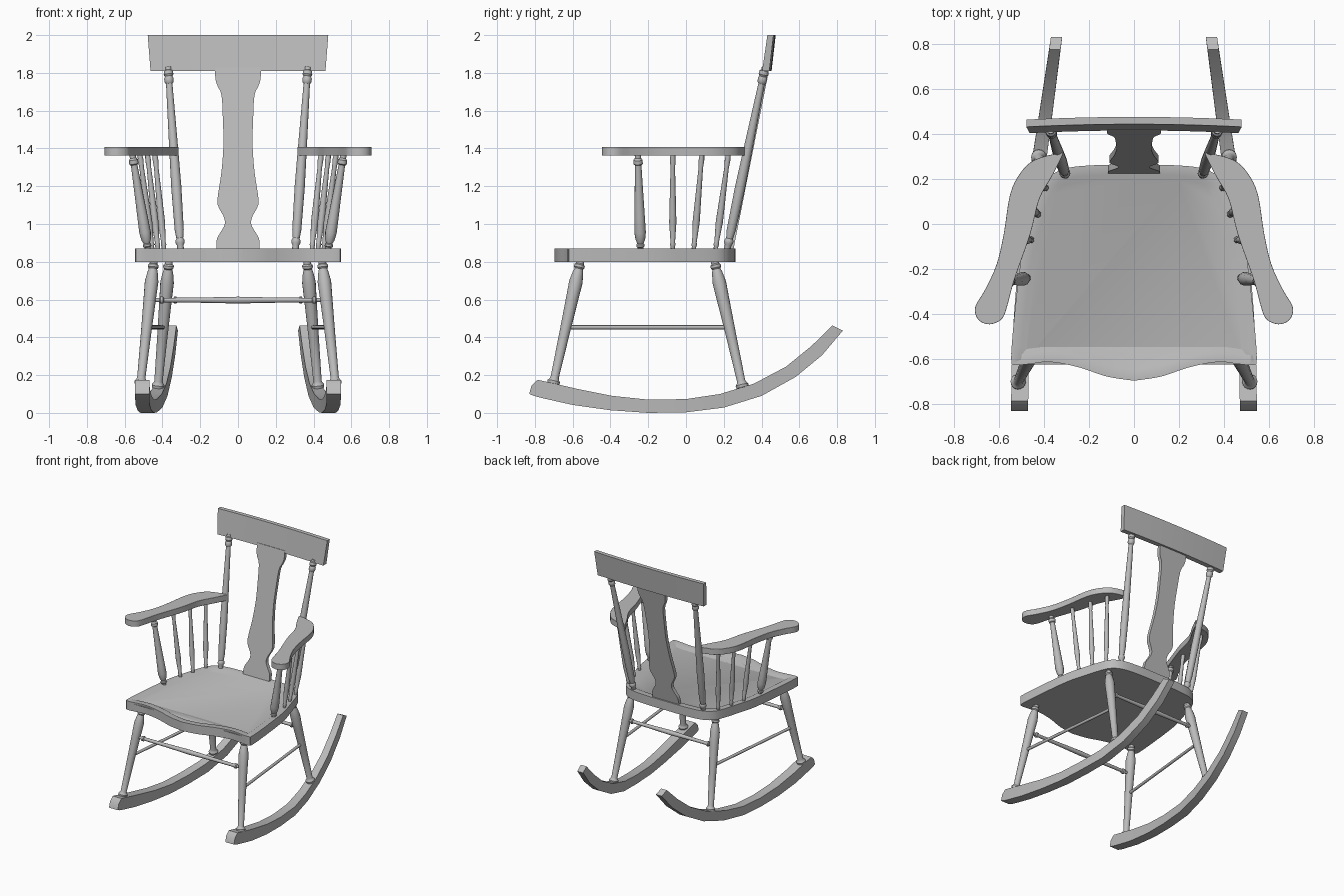
import bpy, bmesh, math
from mathutils import Vector

if "Cube" in bpy.data.objects:
    bpy.data.objects.remove(bpy.data.objects["Cube"])

wood = bpy.data.materials.new("grey_wood")
wood.diffuse_color = (0.5, 0.5, 0.5, 1)
wood.use_nodes = True
wood.node_tree.nodes["Principled BSDF"].inputs["Base Color"].default_value = wood.diffuse_color


def finish(name, bm, bevel=0):
    bmesh.ops.recalc_face_normals(bm, faces=bm.faces)
    me = bpy.data.meshes.new(name)
    bm.to_mesh(me)
    bm.free()
    for p in me.polygons:
        p.use_smooth = True
    me.set_sharp_from_angle(angle=math.radians(35))
    me.materials.append(wood)
    ob = bpy.data.objects.new(name, me)
    bpy.context.collection.objects.link(ob)
    if bevel:
        m = ob.modifiers.new("soft_edges", 'BEVEL')
        m.width, m.segments, m.angle_limit = bevel, 2, math.radians(50)
        m.limit_method = 'ANGLE'
    return ob


def loft(name, sections, bevel=0):
    """Skin closed rings of equal length and cap both ends."""
    bm = bmesh.new()
    rings = [[bm.verts.new(p) for p in s] for s in sections]
    n = len(rings[0])
    for a, b in zip(rings, rings[1:]):
        for i in range(n):
            bm.faces.new((a[i], a[(i + 1) % n], b[(i + 1) % n], b[i]))
    bm.faces.new(rings[0])
    bm.faces.new(rings[-1])
    return finish(name, bm, bevel)


def turned(name, p0, p1, profile, sides=16):
    """Lathe-turned rod from p0 to p1; profile is (fraction, radius)."""
    p0, p1 = Vector(p0), Vector(p1)
    q = (p1 - p0).to_track_quat('Z', 'Y')
    ang = [2 * math.pi * i / sides for i in range(sides)]
    loft(name, [[p0.lerp(p1, t) + q @ Vector((r * math.cos(a), r * math.sin(a), 0)) for a in ang]
                for t, r in profile])


def spline(pts, n=4, closed=True):
    """Catmull-Rom curve through 2D points."""
    out, k = [], len(pts)
    get = (lambda i: pts[i % k]) if closed else (lambda i: pts[max(0, min(k - 1, i))])
    for i in range(k if closed else k - 1):
        a, b, c, d = (Vector(get(i + j)) for j in (-1, 0, 1, 2))
        for s in range(n):
            t = s / n
            out.append(0.5 * (2 * b + (c - a) * t + (2 * a - 5 * b + 4 * c - d) * t * t
                              + (3 * b - a - 3 * c + d) * t ** 3))
    if not closed:
        out.append(Vector(pts[-1]))
    return out


def interp(table, v):
    for (a, x), (b, y) in zip(table, table[1:]):
        if v <= b:
            return x + (y - x) * (v - a) / (b - a)
    return table[-1][1]


# Seat: shaped slab with a shallow dished top
half = [(0, -.695), (.12, -.677), (.24, -.637), (.37, -.612), (.47, -.622), (.53, -.625), (.545, -.595),
        (.53, -.4), (.50, -.15), (.46, .0), (.42, .13), (.38, .205), (.30, .248), (.15, .262), (0, .262)]
right = spline(half, 3, False)
outline = right + [Vector((-p.x, p.y)) for p in right[-2:0:-1]]
bm = bmesh.new()
face = bm.faces.new([bm.verts.new((p.x, p.y, .80)) for p in outline])
ext = bmesh.ops.extrude_face_region(bm, geom=[face])["geom"]
bmesh.ops.translate(bm, verts=[v for v in ext if isinstance(v, bmesh.types.BMVert)], vec=(0, 0, .07))
bmesh.ops.recalc_face_normals(bm, faces=bm.faces)
top = [f for f in bm.faces if f.normal.z > .9]
bmesh.ops.inset_region(bm, faces=top, thickness=.045)
bmesh.ops.inset_region(bm, faces=top, thickness=.022, depth=-.012)
finish("seat", bm)

# Turning profiles, bottom to top
LEG = [(0, .018), (.03, .02), (.035, .032), (.055, .034), (.07, .026), (.085, .022), (.4, .027), (.7, .033),
       (.83, .036), (.9, .028), (.93, .022), (.94, .028), (.96, .028), (.97, .021), (1, .02)]
POST = [(0, .017), (.04, .018), (.05, .024), (.065, .024), (.075, .018), (.12, .024), (.35, .027), (.6, .023),
        (.91, .017), (.92, .024), (.94, .025), (.95, .02), (.96, .026), (.98, .024), (.985, .017), (1, .017)]
THICK = [(0, .015), (.05, .016), (.06, .022), (.08, .022), (.09, .017), (.13, .026), (.2, .031), (.35, .028),
         (.85, .018), (.88, .018), (.89, .025), (.93, .025), (.95, .017), (1, .017)]
THIN = [(0, .011), (.06, .012), (.08, .015), (.1, .012), (.3, .019), (.4, .018), (.85, .012), (.93, .015), (1, .012)]
CROSS = [(0, .01), (.055, .011), (.06, .019), (.075, .019), (.08, .012), (.3, .014), (.5, .018), (.7, .014),
         (.92, .012), (.925, .019), (.94, .019), (.945, .011), (1, .01)]
ROD = [(0, .011), (1, .011)]

# Rocker side profile as (lower y, z, upper y, z), and its plan curve
rock = [(-.83, .10, -.818, .145), (-.805, .09, -.785, .175), (-.76, .078, -.74, .165), (-.6, .042, -.58, .128),
        (-.4, .014, -.39, .09), (-.2, 0, -.2, .07), (0, .003, 0, .073), (.2, .028, .18, .1), (.4, .09, .36, .155),
        (.58, .19, .53, .245), (.72, .305, .665, .355), (.83, .435, .775, .463)]
plan = [(-.84, .508), (-.5, .503), (0, .465), (.3, .418), (.84, .342)]
width = [(-.84, .038), (0, .036), (.84, .025)]

arm = [(.325, .315), (.44, .285), (.505, .225), (.55, .13), (.578, -.045), (.61, -.18), (.66, -.29), (.705, -.37),
       (.69, -.425), (.64, -.445), (.585, -.42), (.56, -.355), (.53, -.245), (.46, -.045), (.42, .11), (.365, .21),
       (.322, .295)]
spindles = [(.475, -.24, .56, -.255, THICK), (.452, -.07, .52, -.07, THIN),
            (.422, .04, .48, .085, THIN), (.39, .155, .44, .225, THIN)]

for s, side in ((-1, "left"), (1, "right")):
    # Rocker
    secs = []
    for ly, lz, uy, uz in rock:
        x0, x1 = s * interp(plan, ly), s * interp(plan, uy)
        w = interp(width, ly)
        secs.append([(x0 - w, ly, lz), (x0 + w, ly, lz), (x1 + w, uy, uz), (x1 - w, uy, uz)])
    loft("rocker_" + side, secs)
    # Legs and side stretcher
    turned("front_leg_" + side, (s * .518, -.708, .13), (s * .445, -.557, .81), LEG)
    turned("rear_leg_" + side, (s * .426, .305, .11), (s * .365, .15, .81), LEG)
    turned("side_stretcher_" + side, (s * .483, -.635, .453), (s * .396, .228, .453), ROD, 12)
    # Back post
    turned("back_post_" + side, (s * .303, .215, .85), (s * .37, .418, 1.83), POST)
    # Arm and its spindles
    pts = spline([(s * x, y) for x, y in arm])
    loft("arm_" + side, [[(p.x, p.y, z) for p in pts] for z in (1.362, 1.408)], .006)
    for i, (bx, by, tx, ty, prof) in enumerate(spindles):
        turned(f"arm_spindle_{side}_{i + 1}", (s * bx, by, .85), (s * tx, ty, 1.375), prof, 12)

# Cross stretchers
turned("front_stretcher", (-.467, -.604, .597), (.467, -.604, .597), CROSS, 12)
turned("rear_stretcher", (-.384, .197, .597), (.384, .197, .597), CROSS, 12)

# Vase-shaped back splat, leaning with the posts: (height, half width)
vase = [(.855, .115), (.92, .112), (.96, .09), (1.0, .07), (1.04, .076), (1.10, .107), (1.16, .105), (1.28, .087),
        (1.42, .077), (1.55, .08), (1.68, .087), (1.73, .108), (1.77, .12), (1.83, .12)]
secs = []
for p in spline(vase, 3, False):
    z, w = p
    y = .238 + (z - .87) * .198
    secs.append([(-w, y - .014, z), (w, y - .014, z), (w, y + .014, z), (-w, y + .014, z)])
loft("back_splat", secs)

# Crest rail, flared and gently bowed backwards
secs = []
for i in range(17):
    u = i / 8 - 1
    d = .012 * (1 - u * u)
    secs.append([(u * .463, .403 + d, 1.81), (u * .463, .441 + d, 1.81),
                 (u * .478, .463 + d, 2.0), (u * .478, .431 + d, 2.0)])
loft("crest_rail", secs)
